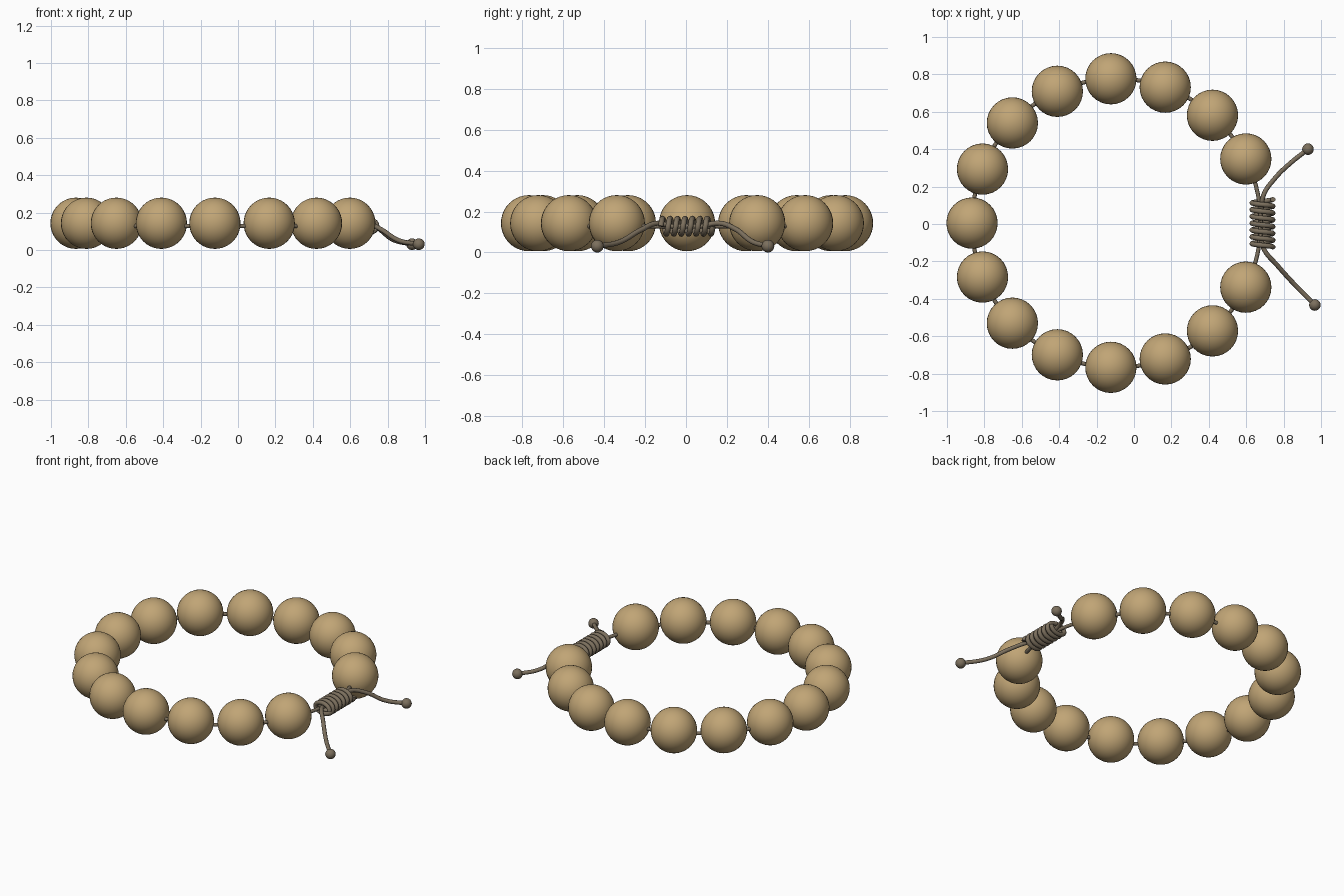
import bpy, math
from mathutils import Vector

if "Cube" in bpy.data.objects:
    bpy.data.objects.remove(bpy.data.objects["Cube"])

CX, CY, R = -0.094, 0.005, 0.772      # bracelet ring
BEAD_R, BEAD_Z, CORD_Z = 0.137, 0.143, 0.128
FIRST, COUNT = math.radians(26.35), 15


def material(name, rgb):
    m = bpy.data.materials.new(name)
    m.diffuse_color = (*rgb, 1)
    m.use_nodes = True
    m.node_tree.nodes["Principled BSDF"].inputs["Base Color"].default_value = m.diffuse_color
    return m


wood = material("tan wood", (0.53, 0.375, 0.18))
string = material("grey brown cord", (0.20, 0.16, 0.11))


def ball(name, pos, radius, mat, seg=32, rings=20):
    bpy.ops.mesh.primitive_uv_sphere_add(segments=seg, ring_count=rings, radius=radius, location=pos)
    ob = bpy.context.object
    ob.name = name
    ob.data.materials.append(mat)
    bpy.ops.object.shade_smooth()
    return ob


def tube(name, points, radius, smooth=False):
    cu = bpy.data.curves.new(name, 'CURVE')
    cu.dimensions = '3D'
    cu.bevel_depth = radius
    cu.bevel_resolution = 3
    cu.use_fill_caps = True
    if smooth:
        sp = cu.splines.new('BEZIER')
        sp.bezier_points.add(len(points) - 1)
        for bp, p in zip(sp.bezier_points, points):
            bp.co = p
            bp.handle_left_type = bp.handle_right_type = 'AUTO'
    else:
        sp = cu.splines.new('POLY')
        sp.points.add(len(points) - 1)
        for pt, p in zip(sp.points, points):
            pt.co = (*p, 1)
        sp.use_smooth = True
    ob = bpy.data.objects.new(name, cu)
    bpy.context.collection.objects.link(ob)
    cu.materials.append(string)
    return ob


def ring_point(a, z):
    return Vector((CX + R * math.cos(a), CY + R * math.sin(a), z))


# Beads, with an opening at the right for the knot
for i in range(COUNT):
    a = FIRST + i * (2 * math.pi - 2 * FIRST) / (COUNT - 1)
    ball(f"bead_{i + 1}", ring_point(a, BEAD_Z), BEAD_R, wood)

# Cord through the beads and the knot
cord = tube("cord", [ring_point(2 * math.pi * i / 120, CORD_Z) for i in range(120)], 0.011)
cord.data.splines[0].use_cyclic_u = True

# Wrapped coil of the sliding knot
TURNS, STEPS = 7, 24
coil = []
for i in range(TURNS * STEPS + 1):
    a = 2 * math.pi * i / STEPS
    coil.append((0.687 + 0.056 * math.cos(a), 0.004 - 0.127 + 0.254 * i / (TURNS * STEPS),
                 CORD_Z + 0.038 * math.sin(a)))
tube("knot_coil", coil, 0.0135)

# Loose tails, each ending in a small round knot
tails = {
    "back": [(0.68, 0.08, 0.13), (0.695, 0.16, 0.143), (0.75, 0.24, 0.115),
             (0.83, 0.32, 0.055), (0.93, 0.40, 0.031)],
    "front": [(0.68, -0.08, 0.13), (0.695, -0.135, 0.143), (0.765, -0.22, 0.11),
              (0.86, -0.325, 0.051), (0.967, -0.433, 0.031)],
}
for side, pts in tails.items():
    tube(f"{side}_tail", pts, 0.0125, smooth=True)
    ball(f"{side}_tail_knot", pts[-1], 0.031, string, 20, 12)
